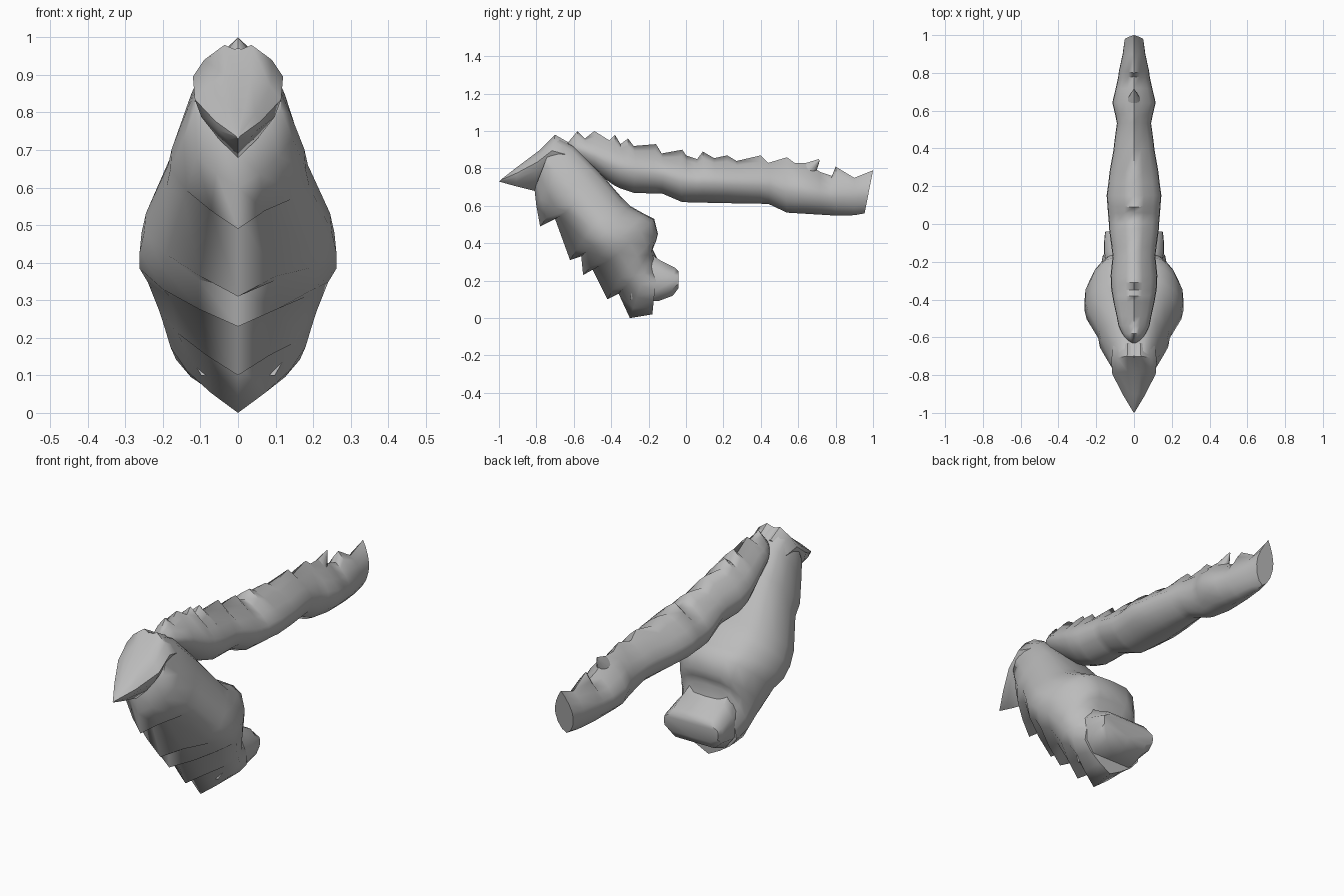
import bpy
import bmesh
import math

default_cube = bpy.data.objects.get("Cube")
if default_cube:
    bpy.data.objects.remove(default_cube, do_unlink=True)

# One plain grey hide for the whole limb
hide = bpy.data.materials.new("grey hide")
hide.use_nodes = True
hide_colour = (0.5, 0.5, 0.5, 1.0)
hide.diffuse_color = hide_colour
hide.node_tree.nodes["Principled BSDF"].inputs["Base Color"].default_value = hide_colour


def sample(points, position):
    """Linear interpolation through a list of (position, value) pairs."""
    for (start, low), (end, high) in zip(points, points[1:]):
        if position <= end:
            blend = max(0.0, (position - start) / (end - start))
            return low + (high - low) * blend
    return points[-1][1]


def softened(points):
    """Even out a saw-toothed line while keeping its two ends."""
    middle = [tuple((a + b + b + c) / 4 for a, b, c in zip(before, here, after))
              for before, here, after in zip(points, points[1:], points[2:])]
    return [points[0]] + middle + [points[-1]]


def section_ring(mesh, ridge, soft_ridge, back, half_width, outline):
    """Mirrored cross-section; teeth on the ridge fade out towards the flanks."""
    right_side = [(along, -across) for along, across in reversed(outline[1:-1])]
    ring = []
    for along, across in outline + right_side:
        fade = min(1.0, along / 0.45)
        y, z = (((sharp * (1 - fade) + soft * fade) * (1 - along)) + end * along
                for sharp, soft, end in zip(ridge, soft_ridge, back))
        ring.append(mesh.verts.new((across * half_width, y, z)))
    return ring


def loft(name, stations, outline, sharp_angle):
    """Skin a row of (ridge, back, half width) stations and close both ends."""
    mesh = bmesh.new()
    soft_line = softened([station[0] for station in stations])
    rings = [section_ring(mesh, ridge, soft, back, half_width, outline)
             for (ridge, back, half_width), soft in zip(stations, soft_line)]
    count = len(rings[0])
    for near, far in zip(rings, rings[1:]):
        for i in range(count):
            j = (i + 1) % count
            mesh.faces.new((near[i], near[j], far[j], far[i]))
    mesh.faces.new(list(reversed(rings[0])))
    mesh.faces.new(rings[-1])
    bmesh.ops.recalc_face_normals(mesh, faces=mesh.faces[:])
    data = bpy.data.meshes.new(name)
    mesh.to_mesh(data)
    mesh.free()
    data.materials.append(hide)
    part = bpy.data.objects.new(name, data)
    bpy.context.collection.objects.link(part)
    bpy.ops.object.select_all(action="DESELECT")
    part.select_set(True)
    bpy.context.view_layer.objects.active = part
    bpy.ops.object.shade_smooth_by_angle(angle=math.radians(sharp_angle))


# Cross-section outlines: (distance from ridge to back, share of half width)
keeled_outline = [(0, 0), (.12, .4), (.26, .76), (.42, 1), (.6, .98),
                  (.78, .86), (.93, .64), (.99, .4), (1, 0)]
cleft_outline = [(0, 0), (.2, .45), (.45, .85), (.68, 1), (.85, .75), (1, .3), (.94, 0)]
crested_outline = [(0, 0), (.12, .36), (.28, .72), (.45, .97), (.6, 1),
                   (.78, .83), (.93, .45), (1, 0)]

# Thick lower limb: front keel steps in and out to make overlapping plates
lower_limb_stations = [
    ((-.81, .69), (-.7, .97), .115),
    ((-.8, .6), (-.6, .92), .145),
    ((-.78, .49), (-.5, .82), .18),
    ((-.7, .53), (-.47, .79), .19),
    ((-.62, .31), (-.34, .64), .25),
    ((-.56, .33), (-.3, .6), .262),
    ((-.55, .23), (-.22, .555), .262),
    ((-.5, .26), (-.17, .53), .24),
    ((-.42, .1), (-.15, .45), .21),
    ((-.36, .13), (-.16, .41), .195),
    ((-.3, 0), (-.18, .37), .18),
    ((-.18, .02), (-.15, .31), .165),
]
loft("lower_limb", lower_limb_stations, keeled_outline, 65)

# Broad blunt bar closing the lower end of the limb
bar_outline = [(0, 0), (0, .7), (.25, .98), (.5, 1), (.75, .98), (1, .7), (1, 0)]
bar_stations = [
    ((-.3, .1), (-.24, .38), .14),
    ((-.15, .09), (-.14, .31), .16),
    ((-.07, .12), (-.06, .27), .157),
    ((-.04, .16), (-.04, .25), .152),
]
loft("end_bar", bar_stations, bar_outline, 50)

# Beaked knee cap with a shallow cleft along its top
knee_cap_stations = [
    ((-1, .73), (-.99, .74), .005),
    ((-.91, .705), (-.9, .81), .06),
    ((-.81, .68), (-.78, .9), .115),
    ((-.76, .72), (-.7, .98), .12),
    ((-.68, .74), (-.63, .94), .11),
]
loft("knee_cap", knee_cap_stations, cleft_outline, 50)

# Long upper limb: saw-toothed crest over a smoother belly
crest = [(-.63, .94), (-.58, 1), (-.54, .96), (-.49, 1), (-.41, .95), (-.38, .98),
         (-.35, .93), (-.31, .96), (-.28, .92), (-.16, .93), (-.13, .88),
         (-.02, .9), (0, .87), (.06, .85), (.09, .89), (.15, .855), (.22, .87),
         (.27, .84), (.4, .87), (.44, .83), (.54, .86), (.58, .83), (.64, .83),
         (.72, .78), (.78, .76), (.8, .81), (.9, .75), (1, .79)]
belly = [(-.63, .88), (-.5, .79), (-.37, .7), (-.25, .66), (-.08, .67), (-.02, .62),
         (.18, .615), (.48, .61), (.52, .565), (.85, .545), (1, .56)]
girth = [(-.63, .03), (-.55, .08), (-.35, .12), (-.25, .125), (-.2, .105), (-.1, .125),
         (.15, .145), (.3, .125), (.53, .088), (.64, .115), (.75, .09), (.9, .06), (1, .05)]

upper_limb_stations = [((y, z), (min(y, .955), sample(belly, y)), sample(girth, y))
                       for y, z in crest]
loft("upper_limb", upper_limb_stations, crested_outline, 60)

# Small swept-back horn near the far end of the crest
horn_stations = [
    ((.61, .82), (.69, .76), .035),
    ((.71, .85), (.715, .842), .003),
]
loft("crest_horn", horn_stations, crested_outline, 50)
